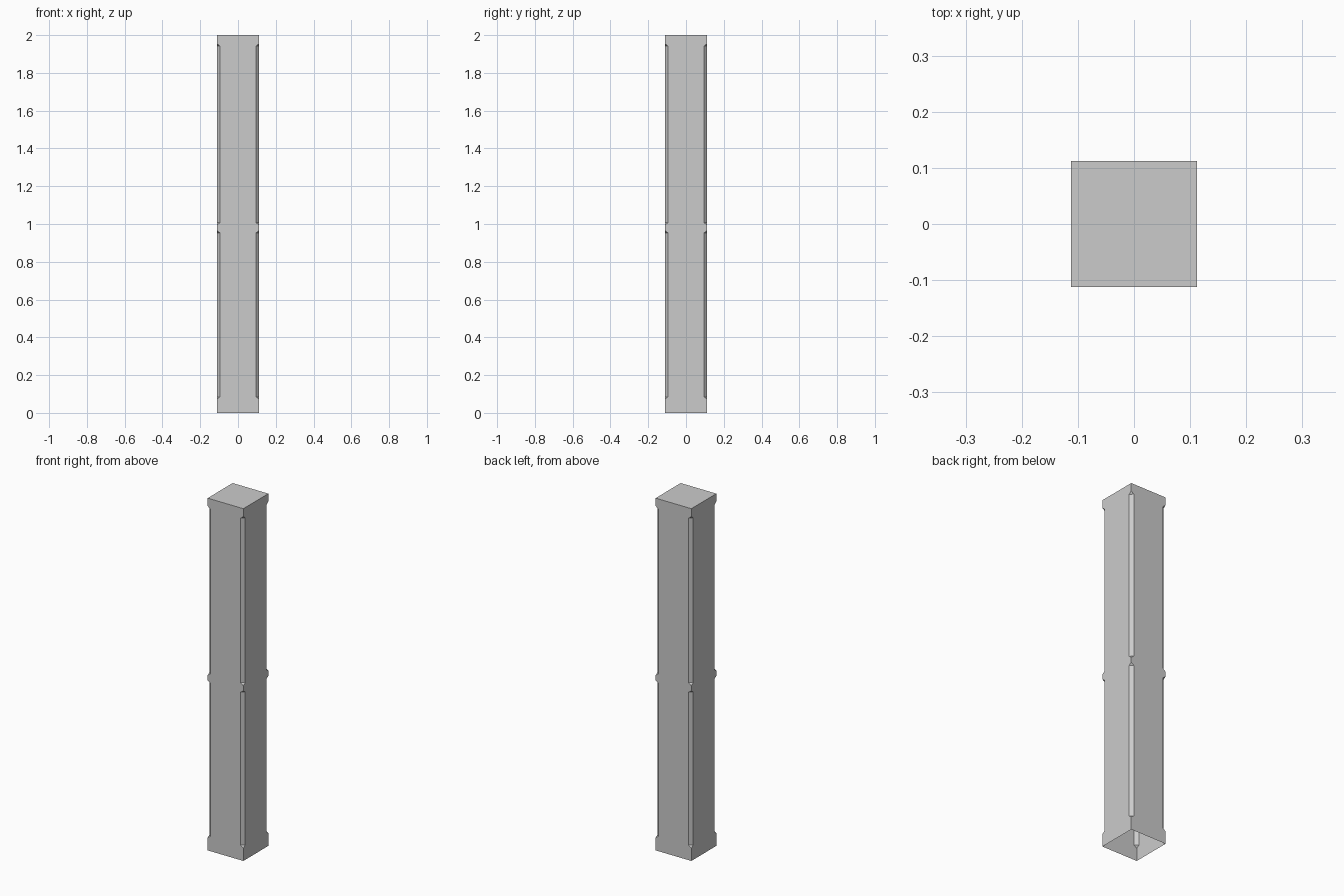
import bpy, bmesh

if "Cube" in bpy.data.objects:
    bpy.data.objects.remove(bpy.data.objects["Cube"])

HALF = 0.112      # half width of the square post
CUT = 0.017       # chamfer size
STOP = 0.013      # length of the sloped chamfer stops
CHAMFERS = [(0.072, 0.966), (0.994, 1.955)]   # z range of each chamfer run


def section(bm, z, c):
    """Square cross-section with its corners cut by c."""
    h, i = HALF, HALF - c
    pts = [(i, -h), (h, -i), (h, i), (i, h), (-i, h), (-h, i), (-h, -i), (-i, -h)]
    return [bm.verts.new((x, y, z)) for x, y in pts]


# Heights and corner cuts from the foot to the top
levels = [(0.0, 0.0)]
for lo, hi in CHAMFERS:
    levels += [(lo, 0.0), (lo + STOP, CUT), (hi - STOP, CUT), (hi, 0.0)]
levels.append((2.0, 0.0))

# Post shell: closed on top, open at the foot
bm = bmesh.new()
rings = [section(bm, z, c) for z, c in levels]
for a, b in zip(rings, rings[1:]):
    for k in range(8):
        n = (k + 1) % 8
        bm.faces.new((a[k], a[n], b[n], b[k]))
bm.faces.new(rings[-1])

# Merge the doubled points where the corners are sharp
bmesh.ops.remove_doubles(bm, verts=bm.verts[:], dist=0.0005)
bmesh.ops.recalc_face_normals(bm, faces=bm.faces[:])

mesh = bpy.data.meshes.new("chamfered_post")
bm.to_mesh(mesh)
bm.free()
post = bpy.data.objects.new("chamfered_post", mesh)
bpy.context.collection.objects.link(post)
